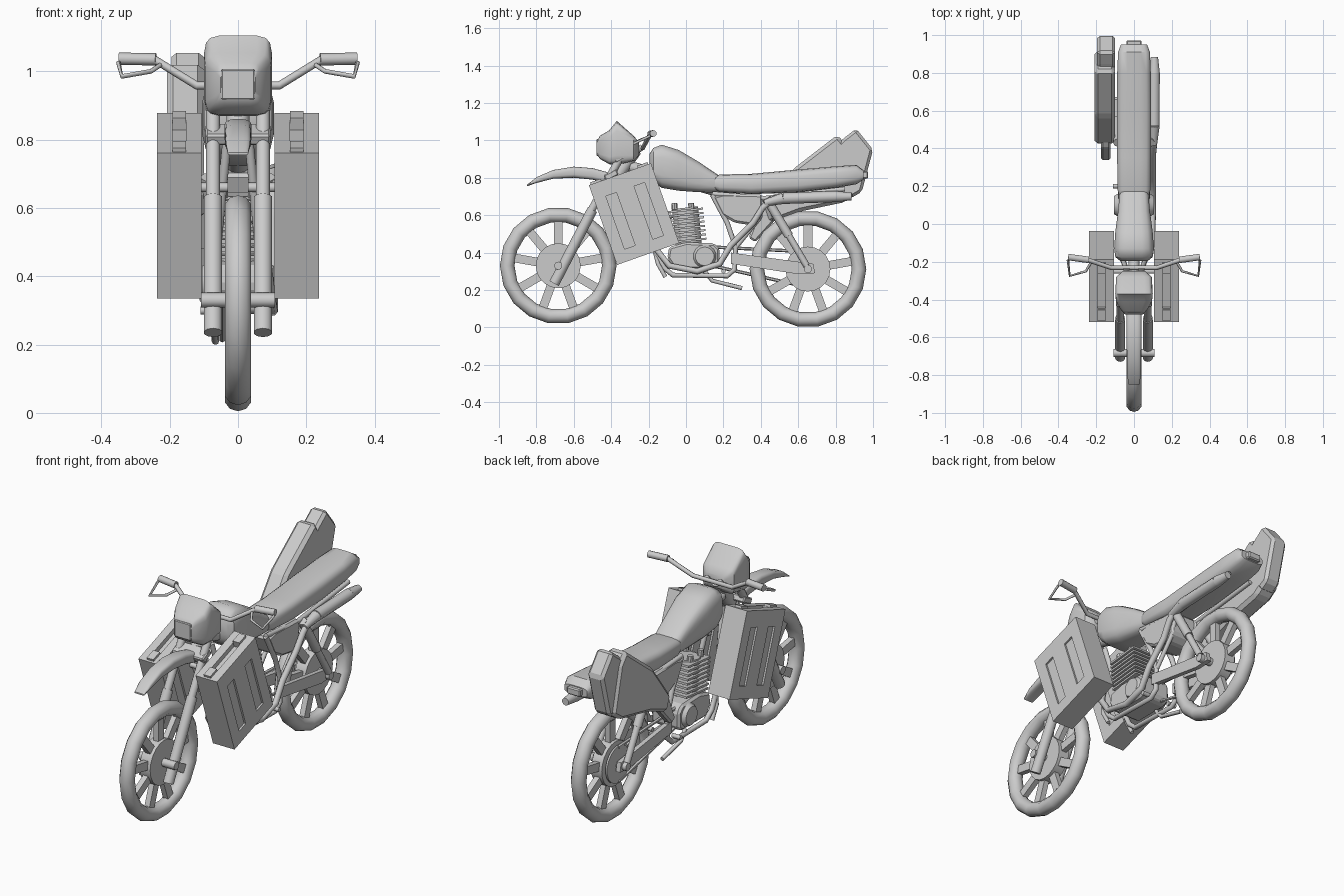
import bpy, bmesh, math
from mathutils import Matrix, Vector

if "Cube" in bpy.data.objects:
    bpy.data.objects.remove(bpy.data.objects["Cube"])

def finish(name, bm, smooth=True, bevel=0):
    bmesh.ops.recalc_face_normals(bm, faces=bm.faces)
    if bevel:
        bmesh.ops.bevel(bm, geom=bm.edges[:], offset=bevel, segments=1, affect='EDGES')
    me = bpy.data.meshes.new(name)
    bm.to_mesh(me); bm.free()
    ob = bpy.data.objects.new(name, me)
    bpy.context.collection.objects.link(ob)
    if smooth:
        bpy.ops.object.select_all(action='DESELECT')
        ob.select_set(True)
        bpy.context.view_layer.objects.active = ob
        bpy.ops.object.shade_smooth_by_angle(angle=math.radians(40))
    return ob

def place(loc, rx=0):
    return Matrix.Translation(loc) @ Matrix.Rotation(rx, 4, 'X')

def add_box(bm, size, mat):
    bmesh.ops.create_cube(bm, size=1, matrix=mat @ Matrix.Diagonal((*size, 1)))

def box(name, loc, size, rx=0, bevel=0):
    bm = bmesh.new()
    add_box(bm, size, place(loc, rx))
    return finish(name, bm, False, bevel)

def rod(name, a, b, r1, r2=None, seg=10):
    a, b = Vector(a), Vector(b)
    bm = bmesh.new()
    m = Matrix.Translation((a + b) / 2) @ (b - a).to_track_quat('Z', 'Y').to_matrix().to_4x4()
    bmesh.ops.create_cone(bm, cap_ends=True, segments=seg, radius1=r1,
                          radius2=r1 if r2 is None else r2, depth=(b - a).length, matrix=m)
    return finish(name, bm)

def tube(name, pts, r):
    cu = bpy.data.curves.new(name, 'CURVE')
    cu.dimensions = '3D'; cu.bevel_depth = r; cu.bevel_resolution = 2; cu.use_fill_caps = True
    sp = cu.splines.new('POLY'); sp.points.add(len(pts) - 1)
    for p, q in zip(sp.points, pts):
        p.co = (*q, 1)
    ob = bpy.data.objects.new(name, cu)
    bpy.context.collection.objects.link(ob)
    bpy.ops.object.select_all(action='DESELECT')
    ob.select_set(True); bpy.context.view_layer.objects.active = ob
    bpy.ops.object.convert(target='MESH')
    bpy.ops.object.shade_smooth_by_angle(angle=math.radians(50))
    return bpy.context.object

def loft(name, secs, n=16, power=0.55, x=0):
    """Rounded sections along y: (y, z_low, z_high, half_width)."""
    bm = bmesh.new(); rings = []
    for y, z0, z1, w in secs:
        ring = []
        for i in range(n):
            t = 2 * math.pi * (i + .5) / n
            c, s = math.cos(t), math.sin(t)
            ring.append(bm.verts.new((x + w * math.copysign(abs(c) ** power, c), y,
                        (z0 + z1) / 2 + (z1 - z0) / 2 * math.copysign(abs(s) ** power, s))))
        rings.append(ring)
    for a, b in zip(rings, rings[1:]):
        for i in range(n):
            bm.faces.new((a[i], a[(i + 1) % n], b[(i + 1) % n], b[i]))
    bm.faces.new(rings[0]); bm.faces.new(rings[-1])
    return finish(name, bm)

def prism(name, prof, x0, x1, bevel=0):
    bm = bmesh.new()
    f = bm.faces.new([bm.verts.new((x0, y, z)) for y, z in prof])
    ex = bmesh.ops.extrude_face_region(bm, geom=[f])
    bmesh.ops.translate(bm, vec=(x1 - x0, 0, 0), verts=[v for v in ex['geom'] if isinstance(v, bmesh.types.BMVert)])
    return finish(name, bm, False, bevel)

# Wheels: tyre, hub disc and cast spokes
def wheel(name, y, z):
    n, k, R, r = 18, 10, .273, .039
    bm = bmesh.new()
    v = [[bm.verts.new((r * 1.04 * math.sin(b), y + (R + r * math.cos(b)) * math.cos(a), z + (R + r * math.cos(b)) * math.sin(a)))
          for b in [2 * math.pi * j / k for j in range(k)]] for a in [2 * math.pi * i / n for i in range(n)]]
    for i in range(n):
        for j in range(k):
            bm.faces.new((v[i][j], v[(i + 1) % n][j], v[(i + 1) % n][(j + 1) % k], v[i][(j + 1) % k]))
    finish(name + "_tyre", bm)
    rod(name + "_hub", (-.032, y, z), (.032, y, z), .12, seg=20)
    rod(name + "_axle", (-.108, y, z), (.108, y, z), .022)
    bm = bmesh.new()
    for i in range(9):
        add_box(bm, (.03, .046, .16), place((0, y, z), i * 2 * math.pi / 9) @ Matrix.Translation((0, 0, .175)))
    finish(name + "_spokes", bm, False)

wheel("front_wheel", -.683, .33)
wheel("rear_wheel", .652, .312)

# Front fork, yokes and mudguard
for s, side in ((-1, "left"), (1, "right")):
    x = s * .073
    rod("fork_lower_" + side, (x, -.705, .235), (x, -.5, .63), .028)
    rod("fork_upper_" + side, (x, -.52, .6), (x, -.345, .92), .021)
box("lower_yoke", (0, -.40, .815), (.19, .075, .035), .48, .006)
box("upper_yoke", (0, -.345, .91), (.19, .08, .03), .48, .006)
rod("steering_head", (0, -.38, .79), (0, -.27, .95), .035)
loft("front_mudguard", [(-.85, .755, .763, .03), (-.80, .772, .803, .036), (-.71, .795, .842, .038),
     (-.6, .80, .86, .04), (-.5, .79, .852, .04), (-.4, .765, .825, .038)])

# Headlight shell and lens
loft("headlight_shell", [(-.476, .925, .995, .052), (-.46, .9, 1.025, .066), (-.41, .872, 1.055, .096),
     (-.37, .868, 1.105, .1), (-.28, .89, 1.025, .095), (-.25, .92, .99, .06)], power=.35)
box("headlight_lens", (0, -.473, .962), (.1, .012, .09), 0, .004)

# Handlebar with grips and levers
tube("handlebar", [(-.345, -.175, 1.035), (-.245, -.19, 1.035), (-.12, -.232, .958), (.12, -.232, .958),
     (.245, -.19, 1.035), (.345, -.175, 1.035)], .012)
for s in (-1, 1):
    rod("grip", (s * .24, -.19, 1.035), (s * .348, -.175, 1.037), .018)
    tube("lever", [(s * .225, -.2, 1.02), (s * .255, -.25, 1.0), (s * .34, -.275, .985), (s * .35, -.19, 1.025)], .007)
    rod("bar_riser", (s * .04, -.33, .9), (s * .04, -.232, .965), .016)

# Fuel tank, seat and tail light
loft("fuel_tank", [(-.195, .82, .93, .075), (-.175, .78, .96, .1), (-.13, .745, .978, .106), (-.04, .73, .95, .1),
     (.07, .722, .885, .085), (.15, .722, .83, .078), (.19, .74, .805, .07)])
loft("seat", [(.155, .735, .81, .08), (.18, .722, .818, .088), (.35, .712, .822, .09), (.6, .722, .845, .092),
     (.8, .745, .862, .09), (.91, .765, .87, .085), (.95, .79, .84, .07)])
box("tail_light", (0, .955, .815), (.08, .035, .04), 0, .006)
prism("side_panel_box", [(.14, .7), (.2, .715), (.41, .71), (.41, .58), (.36, .545), (.26, .56), (.19, .6)], -.085, .085, .012)

# Engine: crankcase, finned cylinder, covers
prism("crankcase", [(-.1, .37), (-.09, .43), (.0, .455), (.15, .45), (.18, .42), (.18, .33), (.15, .31), (-.06, .31)], -.085, .085, .012)
for s in (-1, 1):
    rod("engine_cover", (s * .08, .1, .38), (s * .105, .1, .38), .065, .05, 14)
rod("cylinder_core", (0, .015, .44), (0, -.005, .64), .07, seg=12)
bm = bmesh.new()
for i in range(8):
    add_box(bm, (.16, .19, .011), place((0, .015 - i * .0026, .465 + i * .023), .1))
finish("cylinder_fins", bm, False)
for x in (-.045, .045):
    for y in (-.06, .03):
        rod("head_bolt", (x, y, .63), (x, y - .003, .665), .016, seg=8)

# Frame tubes, swingarm and rear shocks
for s, side in ((-1, "left"), (1, "right")):
    x = s * .07
    tube("frame_loop_" + side, [(s * .03, -.27, .82), (x, -.16, .4), (x, -.12, .32), (x, -.07, .28), (x, .22, .275),
         (x, .26, .31), (x, .265, .43), (x, .22, .56), (x, .14, .71)], .014)
    tube("seat_rail_" + side, [(x, .14, .715), (x, .42, .69), (x, .85, .74)], .013)
    tube("rear_stay_" + side, [(x, .42, .69), (x, .39, .58), (x, .26, .42)], .012)
    prism("swingarm_" + side, [(.24, .4), (.68, .34), (.69, .29), (.6, .285), (.24, .34)], s * .06, s * .085)
    rod("shock_lower_" + side, (s * .095, .645, .33), (s * .09, .53, .525), .018)
    rod("shock_upper_" + side, (s * .09, .55, .49), (s * .085, .43, .69), .024)
    rod("foot_peg_" + side, (s * .06, .2, .3), (s * .11, .2, .3), .012)
    tube("crash_bar_" + side, [(s * .06, -.17, .42), (s * .08, -.15, .34), (s * .08, -.11, .27)], .011)
rod("backbone", (0, -.3, .86), (0, .2, .72), .03)

# Chain drive and side stand on the left
rod("sprocket", (-.05, .652, .312), (-.04, .652, .312), .1, seg=18)
for a, b in ((.43, .405), (.33, .215)):
    rod("chain_run", (-.046, .14, a), (-.046, .652, b), .009, seg=6)
tube("side_stand", [(-.065, .1, .3), (-.068, .14, .25), (-.066, .3, .21)], .011)

# Exhaust pipe and silencer on the right
tube("exhaust_pipe", [(.04, -.08, .6), (.06, -.15, .55), (.085, -.16, .42), (.095, -.09, .33), (.1, .06, .3), (.1, .18, .34),
     (.1, .24, .44), (.1, .36, .56), (.105, .41, .64), (.105, .45, .675)], .017)
rod("silencer_front", (.105, .42, .665), (.107, .52, .69), .018, .03)
rod("silencer", (.107, .52, .69), (.108, .8, .7), .03)
rod("silencer_tail", (.108, .8, .7), (.108, .885, .7), .03, .02)

# Jerry cans with pressed side slots and a handle recess
A = .34
for s, side in ((-1, "left"), (1, "right")):
    base = place((s * .172, -.278, .606), A)
    can = box("jerry_can_" + side, (s * .172, -.278, .606), (.13, .352, .452), A)
    bm = bmesh.new()
    for f in (-1, 1):
        for y in (-.08, .08):
            add_box(bm, (.02, .06, .3), base @ Matrix.Translation((f * .065, y, -.01)))
    add_box(bm, (.04, .2, .05), base @ Matrix.Translation((0, 0, .226)))
    cut = finish("can_cutter", bm, False)
    cut.hide_render = True
    mod = can.modifiers.new("slots", 'BOOLEAN')
    mod.operation, mod.object, mod.solver = 'DIFFERENCE', cut, 'EXACT'
    bpy.context.view_layer.objects.active = can
    bpy.ops.object.modifier_apply(modifier=mod.name)
    bpy.data.objects.remove(cut)
    for y in (-.135, .13):
        p = base @ Vector((0, y, .227))
        box("can_handle_end_" + side, p, (.04, .06, .022), A)
    rod("can_mount_" + side, (s * .03, -.25, .66), (s * .11, -.25, .66), .014)

# Scabbard bag slung on the left of the seat
prism("bag_body", [(.42, .645), (.57, .845), (.81, 1.03), (.86, .97), (.92, .72), (.85, .67), (.61, .62), (.45, .56)], -.208, -.1, .018)
prism("bag_flap", [(.79, .96), (.835, 1.005), (.91, 1.063), (1.0, .95), (.94, .725), (.88, .69)], -.195, -.1, .015)
prism("bag_tip", [(.335, .48), (.40, .64), (.46, .68), (.5, .6), (.37, .455)], -.175, -.125, .01)
